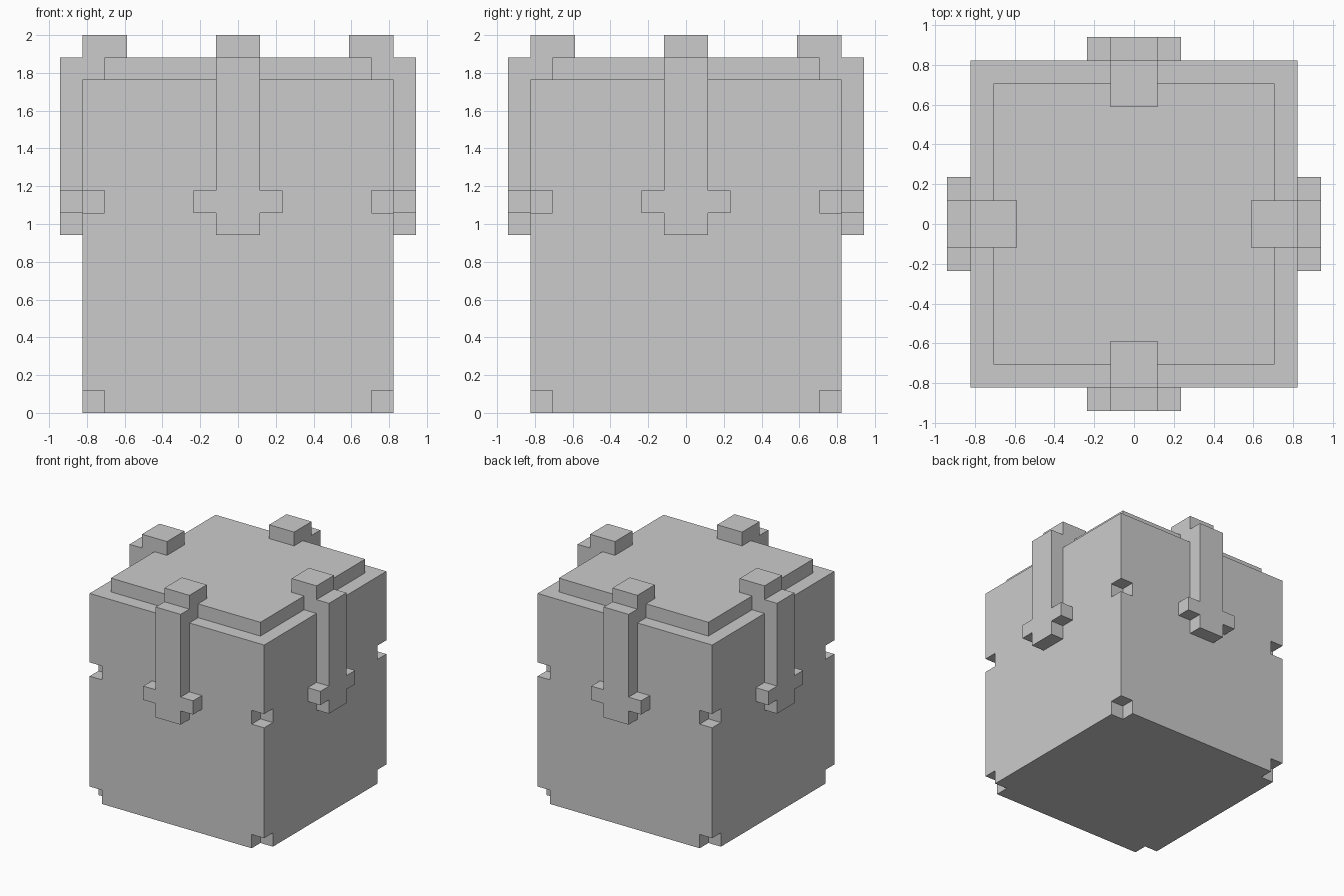
import bpy, bmesh, math
from mathutils import Matrix

if "Cube" in bpy.data.objects:
    bpy.data.objects.remove(bpy.data.objects["Cube"])

U = 2 / 17  # grid module: the model is 17 modules tall


def finish(name, bm):
    bmesh.ops.recalc_face_normals(bm, faces=bm.faces)
    mesh = bpy.data.meshes.new(name)
    bm.to_mesh(mesh)
    bm.free()
    obj = bpy.data.objects.new(name, mesh)
    bpy.context.collection.objects.link(obj)
    return obj


def add_box(bm, lo, hi):
    size = [(b - a) * U for a, b in zip(lo, hi)]
    mid = [(a + b) / 2 * U for a, b in zip(lo, hi)]
    bmesh.ops.create_cube(bm, size=1, matrix=Matrix.Translation(mid) @ Matrix.Diagonal((*size, 1)))


# Main body
bm = bmesh.new()
add_box(bm, (-7, -7, 0), (7, 7, 15))
body = finish("body", bm)

# Corner notches at the base and at clasp height
bm = bmesh.new()
for sx in (-1, 1):
    for sy in (-1, 1):
        for lo, hi in ((-1, 1), (9, 10)):
            add_box(bm, (sx * 7 - 1, sy * 7 - 1, lo), (sx * 7 + 1, sy * 7 + 1, hi))
cutter = finish("notch_cutter", bm)
cutter.hide_render = True
cutter.hide_set(True)
cut = body.modifiers.new("notches", 'BOOLEAN')
cut.operation = 'DIFFERENCE'
cut.solver = 'EXACT'
cut.object = cutter

# Raised lid
bm = bmesh.new()
add_box(bm, (-6, -6, 15), (6, 6, 16))
finish("lid", bm)

# Four clasps: stepped side profile (outward distance, height) plus two wings
PROFILE = [(8, 8), (8, 16), (7, 16), (7, 17), (5, 17), (5, 16), (6, 16), (6, 15), (7, 15), (7, 8)]
for i, side in enumerate(("front", "right", "back", "left")):
    bm = bmesh.new()
    face = bm.faces.new([bm.verts.new((-U, -d * U, z * U)) for d, z in PROFILE])
    new = bmesh.ops.extrude_face_region(bm, geom=[face])["geom"]
    bmesh.ops.translate(bm, vec=(2 * U, 0, 0),
                        verts=[v for v in new if isinstance(v, bmesh.types.BMVert)])
    add_box(bm, (-2, -8, 9), (-1, -7, 10))
    add_box(bm, (1, -8, 9), (2, -7, 10))
    bm.transform(Matrix.Rotation(i * math.pi / 2, 4, 'Z'))
    finish(side + "_clasp", bm)
